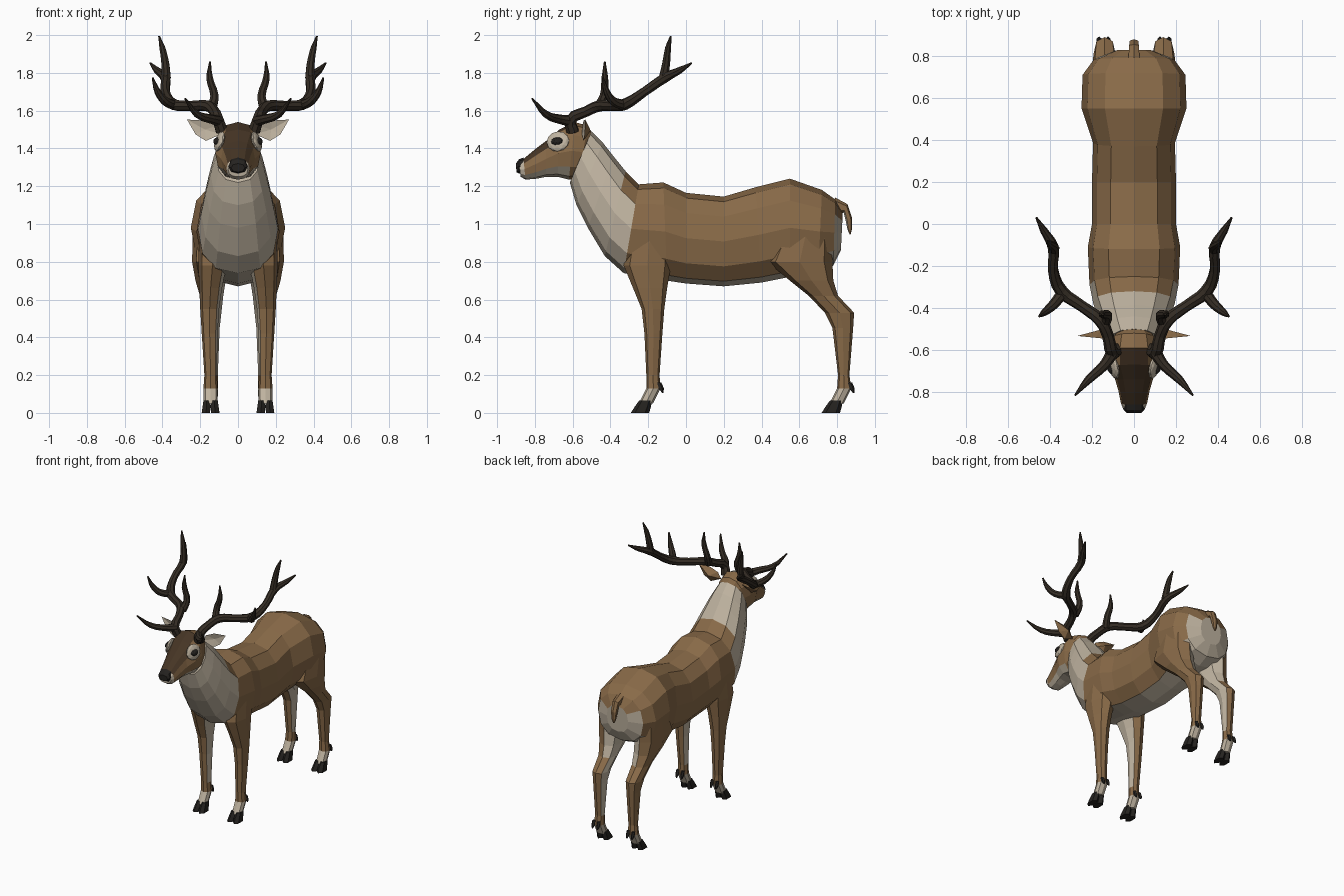
import bpy, bmesh, math
from mathutils import Vector, Matrix

if "Cube" in bpy.data.objects:
    bpy.data.objects.remove(bpy.data.objects["Cube"])

COLORS = [("brown", (.25, .145, .065)), ("light", (.52, .45, .35)),
          ("dark", (.06, .035, .018)), ("black", (.018, .016, .014)),
          ("antler", (.035, .026, .018))]
MATS = []
for n, c in COLORS:
    m = bpy.data.materials.new(n)
    m.diffuse_color = (*c, 1)
    m.use_nodes = True
    m.node_tree.nodes["Principled BSDF"].inputs["Base Color"].default_value = m.diffuse_color
    MATS.append(m)
BROWN, LIGHT, DARK, BLACK, ANTLER = range(5)


def finish(name, bm, paint):
    """Paint each face by its centre and normal, then make the object."""
    bmesh.ops.recalc_face_normals(bm, faces=bm.faces)
    bm.normal_update()
    for f in bm.faces:
        f.material_index = paint(f.calc_center_median(), f.normal) if callable(paint) else paint
    me = bpy.data.meshes.new(name)
    bm.to_mesh(me)
    bm.free()
    for m in MATS:
        me.materials.append(m)
    ob = bpy.data.objects.new(name, me)
    bpy.context.collection.objects.link(ob)
    return ob


def loft(name, rings, paint, n=12, p=.85, side=1):
    """Skin rings given as (y1, z1, y2, z2, half width, x centre)."""
    def sq(v):
        return math.copysign(abs(v) ** p, v)
    bm = bmesh.new()
    loops = []
    for y1, z1, y2, z2, w, xc in rings:
        c = Vector((xc, (y1 + y2) / 2, (z1 + z2) / 2))
        v = Vector((0, (y1 - y2) / 2, (z1 - z2) / 2))
        loop = []
        for i in range(n):
            a = math.tau * i / n
            q = c + v * sq(math.cos(a)) + Vector((w * sq(math.sin(a)), 0, 0))
            loop.append(bm.verts.new((q.x * side, q.y, q.z)))
        loops.append(loop)
    for a, b in zip(loops, loops[1:]):
        for i in range(n):
            j = (i + 1) % n
            bm.faces.new((a[i], a[j], b[j], b[i]))
    bm.faces.new(loops[0])
    bm.faces.new(loops[-1])
    return finish(name, bm, paint)


def mid(rings):
    return [(*r, 0) for r in rings]


def level(rings):
    """Horizontal rings from (z, y front, y back, x centre, half width)."""
    return [(yb, z, yf, z, w, x) for z, yf, yb, x, w in rings]


# Torso and neck
def body_paint(c, n):
    if c.y < -.3:
        return LIGHT
    if n.z < -.85 and abs(c.x) < .11:
        return LIGHT
    if n.y > .45 and c.z < 1.05 and abs(c.x) < .19 and c.y > .7:
        return LIGHT
    return BROWN

loft("torso_and_neck", mid([
    (.83, 1.06, .82, .86, .09), (.79, 1.13, .78, .78, .19),
    (.72, 1.18, .70, .74, .245), (.55, 1.24, .55, .72, .25),
    (.37, 1.195, .40, .69, .195), (.20, 1.145, .20, .67, .20),
    (0, 1.165, 0, .685, .20), (-.12, 1.22, -.10, .70, .22),
    (-.25, 1.21, -.33, .74, .212), (-.32, 1.28, -.43, .83, .195),
    (-.385, 1.36, -.52, .98, .17), (-.44, 1.43, -.58, 1.10, .145),
    (-.50, 1.49, -.615, 1.22, .115)]), body_paint)


# Head
def head_paint(c, n):
    if c.y < -.84 or (n.z < -.6 and c.y < -.6):
        return LIGHT
    if n.z > .45 and c.y < -.58 and abs(c.x) < .08:
        return DARK
    return BROWN

loft("head", mid([
    (-.49, 1.47, -.53, 1.30, .07), (-.52, 1.52, -.57, 1.24, .105),
    (-.59, 1.54, -.62, 1.235, .12), (-.67, 1.50, -.68, 1.25, .12),
    (-.74, 1.44, -.74, 1.25, .09), (-.80, 1.395, -.79, 1.24, .074),
    (-.86, 1.345, -.85, 1.235, .062), (-.885, 1.325, -.875, 1.25, .052)]), head_paint)
loft("nose", mid([(-.86, 1.352, -.86, 1.27, .05), (-.885, 1.342, -.885, 1.268, .05),
                  (-.90, 1.32, -.898, 1.275, .036)]), BLACK, n=8)

# Tail
loft("tail", mid([
    (.79, 1.14, .79, 1.06, .03), (.855, 1.105, .835, 1.06, .026),
    (.88, 1.03, .845, 1.02, .024), (.878, .97, .855, .97, .016), (.872, .945, .866, .945, .005)]),
    lambda c, n: LIGHT if n.y < -.4 else BROWN, n=6)


# Legs
def leg_paint(c, n):
    if c.z < .125:
        return LIGHT
    inner = n.x * c.x < 0
    if c.z > .28 and inner and abs(n.x) > .6:
        return LIGHT
    if c.y > .5 and c.z > .62 and inner and n.y > .3:
        return LIGHT
    return BROWN

FRONT = [(.95, -.30, -.08, .135, .07), (.78, -.33, -.08, .135, .075),
         (.66, -.28, -.10, .145, .06), (.55, -.235, -.115, .15, .05),
         (.42, -.22, -.125, .15, .042), (.20, -.21, -.14, .145, .033),
         (.13, -.21, -.135, .145, .038), (.05, -.25, -.175, .145, .036)]
HIND = [(.95, .50, .77, .15, .09), (.80, .43, .775, .15, .093),
        (.70, .55, .78, .145, .08), (.62, .65, .805, .14, .062),
        (.53, .735, .89, .14, .052), (.45, .775, .885, .14, .043),
        (.20, .805, .865, .14, .033), (.13, .80, .875, .143, .038),
        (.05, .76, .835, .145, .036)]

for side, sname in ((1, "left"), (-1, "right")):
    for lname, rings in (("front", FRONT), ("hind", HIND)):
        tag = f"{sname}_{lname}"
        loft(tag + "_leg", level(rings), leg_paint, n=8, side=side)
        yf = rings[-1][1]
        yb = rings[-2][2]
        # Two toes and two dew claws on each foot
        for k, dx in (("inner", -.021), ("outer", .021)):
            x = .145 + dx
            loft(f"{tag}_{k}_hoof", level([
                (.065, yf + .002, yf + .07, x, .019), (.035, yf - .02, yf + .065, x, .024),
                (0, yf - .042, yf + .055, x + dx * .2, .025)]), BLACK, n=6, side=side)
            loft(f"{tag}_{k}_dew_claw", level([
                (.16, yb - .02, yb + .005, x, .012), (.13, yb - .012, yb + .018, x, .012),
                (.105, yb + .008, yb + .016, x, .005)]), BLACK, n=5, side=side)

    # Ear: leaf outline with a hollow front and a bulged back
    outline = [(.09, 1.475), (.17, 1.44), (.225, 1.475), (.27, 1.553), (.18, 1.548), (.115, 1.52)]
    bm = bmesh.new()
    rim = [bm.verts.new((side * x, -.55 + .1 * (x - .1), z)) for x, z in outline]
    hollow = bm.verts.new((side * .175, -.53, 1.50))
    back = bm.verts.new((side * .165, -.505, 1.495))
    for i, a in enumerate(rim):
        b = rim[(i + 1) % len(rim)]
        bm.faces.new((a, b, hollow))
        bm.faces.new((a, b, back))
    finish(sname + "_ear", bm, lambda c, n: LIGHT if n.y < 0 else BROWN)

    # Eye with its pale surround
    nrm = Vector((side, -.27, .33)).normalized()
    t = Vector((0, 1, 0))
    t = (t - nrm * t.dot(nrm)).normalized()
    rot = Matrix((nrm, t, nrm.cross(t))).transposed().to_4x4()
    for part, pos, size, mat in (("eye_patch", (.098, -.678, 1.437), (.02, .062, .056), LIGHT),
                                 ("eye", (.108, -.682, 1.437), (.022, .034, .023), BLACK)):
        bm = bmesh.new()
        bmesh.ops.create_icosphere(bm, subdivisions=2, radius=1)
        mtx = Matrix.Translation((side * pos[0], pos[1], pos[2])) @ rot @ Matrix.Diagonal((*size, 1))
        bm.transform(mtx)
        finish(f"{sname}_{part}", bm, mat)

    # Antler: main beam and tines, as points (x, y, z, radius)
    branches = [
        [(.085, -.60, 1.49, .034), (.105, -.61, 1.55, .031), (.125, -.53, 1.595, .028),
         (.16, -.46, 1.625, .03), (.25, -.39, 1.625, .027), (.345, -.32, 1.635, .031),
         (.385, -.22, 1.70, .025), (.385, -.11, 1.775, .027), (.43, -.03, 1.815, .018),
         (.465, .03, 1.852, .005)],
        [(.38, -.12, 1.77, .026), (.385, -.105, 1.85, .022), (.40, -.095, 1.93, .017),
         (.418, -.08, 1.995, .005)],
        [(.34, -.33, 1.63, .028), (.385, -.385, 1.65, .024), (.425, -.42, 1.70, .018),
         (.452, -.44, 1.775, .005)],
        [(.14, -.47, 1.61, .028), (.125, -.435, 1.68, .023), (.15, -.43, 1.77, .019),
         (.148, -.43, 1.86, .005)],
        [(.10, -.61, 1.545, .03), (.14, -.67, 1.555, .025), (.215, -.74, 1.58, .02),
         (.28, -.815, 1.665, .005)]]
    cu = bpy.data.curves.new(sname + "_antler", 'CURVE')
    cu.dimensions = '3D'
    cu.bevel_depth = 1
    cu.bevel_resolution = 2
    cu.resolution_u = 3
    cu.use_fill_caps = True
    cu.materials.append(MATS[ANTLER])
    for br in branches:
        sp = cu.splines.new('BEZIER')
        sp.bezier_points.add(len(br) - 1)
        sp.use_smooth = False
        for bp, (x, y, z, r) in zip(sp.bezier_points, br):
            bp.co = (side * x, y, z)
            bp.radius = r
            bp.handle_left_type = bp.handle_right_type = 'AUTO'
    ob = bpy.data.objects.new(sname + "_antler", cu)
    bpy.context.collection.objects.link(ob)
    bpy.ops.object.select_all(action='DESELECT')
    ob.select_set(True)
    bpy.context.view_layer.objects.active = ob
    bpy.ops.object.convert(target='MESH')
